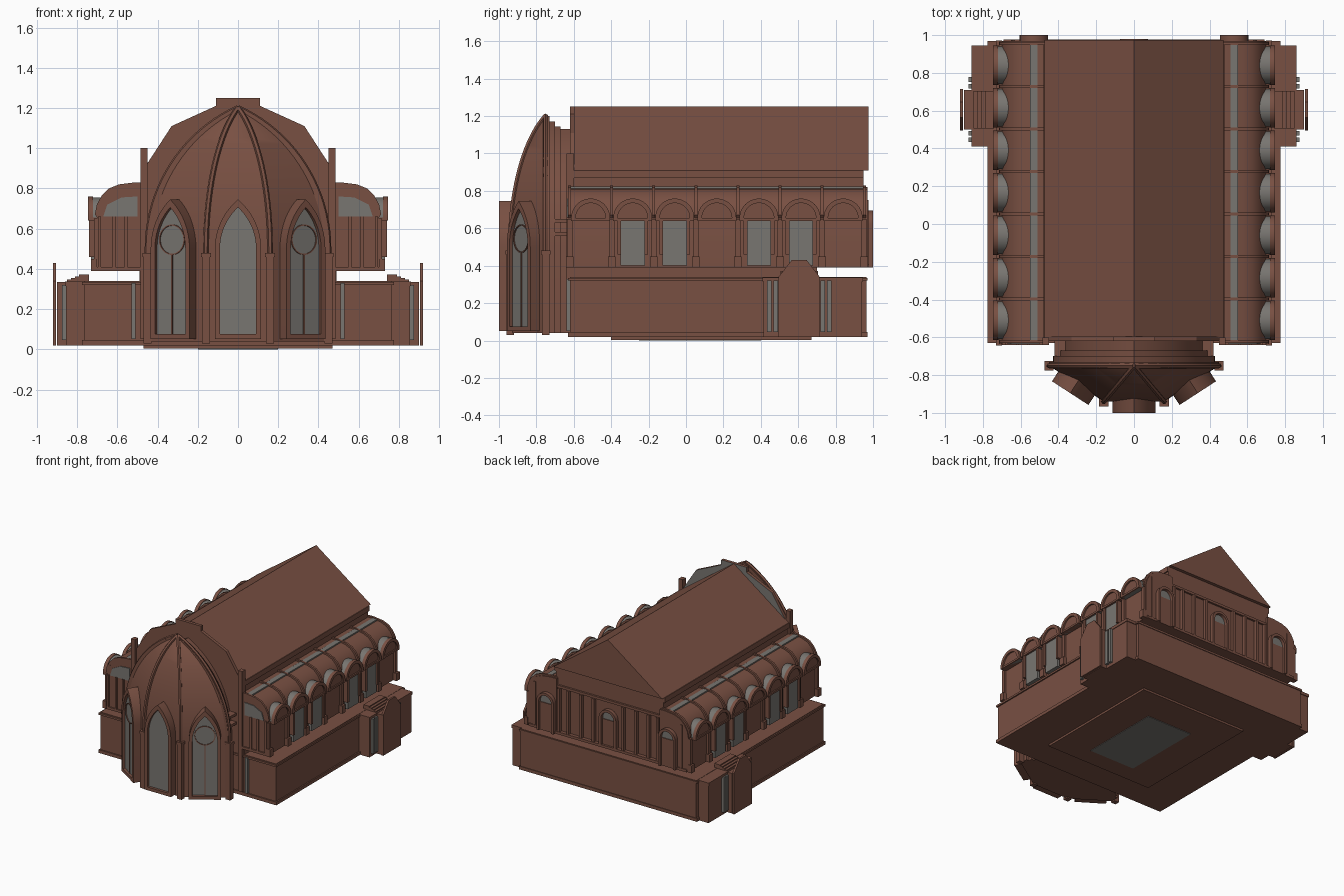
import bpy, bmesh, math
from mathutils import Matrix, Vector

cube = bpy.data.objects.get("Cube")
if cube:
    bpy.data.objects.remove(cube, do_unlink=True)


def material(name, rgb):
    m = bpy.data.materials.new(name)
    m.use_nodes = True
    m.diffuse_color = (*rgb, 1)
    m.node_tree.nodes["Principled BSDF"].inputs["Base Color"].default_value = (*rgb, 1)
    return m


BROWN = material("brown stone", (0.19, 0.08, 0.055))
GREY = material("grey glass", (0.19, 0.18, 0.165))
parts = []


def finish(name, bm, mat, matrix=None):
    bmesh.ops.recalc_face_normals(bm, faces=bm.faces)
    if matrix:
        bm.transform(matrix)
    me = bpy.data.meshes.new(name)
    bm.to_mesh(me)
    bm.free()
    me.materials.append(mat)
    ob = bpy.data.objects.new(name, me)
    bpy.context.collection.objects.link(ob)
    parts.append(ob)
    return ob


def facing(x, y, degrees):
    """Local frame: x across, -y outward, z up."""
    return Matrix.Translation((x, y, 0)) @ Matrix.Rotation(math.radians(degrees), 4, 'Z')


def prism(name, polys, y0, y1, mat=BROWN, matrix=None):
    """Extrude one or more (x, z) polygons from y0 to y1."""
    bm = bmesh.new()
    for poly in polys:
        bm.faces.new([bm.verts.new((x, y0, z)) for x, z in poly])
    bmesh.ops.remove_doubles(bm, verts=bm.verts, dist=1e-5)
    ret = bmesh.ops.extrude_face_region(bm, geom=list(bm.faces), use_keep_orig=True)
    moved = [v for v in ret["geom"] if isinstance(v, bmesh.types.BMVert)]
    bmesh.ops.translate(bm, verts=moved, vec=(0, y1 - y0, 0))
    return finish(name, bm, mat, matrix)


def box(name, x0, x1, y0, y1, z0, z1, mat=BROWN, matrix=None):
    return prism(name, [[(x0, z0), (x1, z0), (x1, z1), (x0, z1)]], y0, y1, mat, matrix)


def half_arch(w, spring, top, n=12):
    h = top - spring
    r = (w * w + h * h) / (2 * w)
    a = math.asin(min(1, h / r)) if h >= w else math.pi / 2
    return [(w - r + r * math.cos(a * i / n), spring + r * math.sin(a * i / n)) for i in range(n + 1)]


def arch(w, bottom, spring, top):
    right = half_arch(w, spring, top)
    left = [(-x, z) for x, z in reversed(right[:-1])]
    return [(w, bottom)] + right + left + [(-w, bottom)]


def band(outer, inner):
    return [[outer[i], outer[i + 1], inner[i + 1], inner[i]] for i in range(len(outer) - 1)]


def rib(name, points, radius):
    cu = bpy.data.curves.new(name, 'CURVE')
    cu.dimensions = '3D'
    cu.bevel_depth = radius
    cu.bevel_resolution = 1
    sp = cu.splines.new('POLY')
    sp.points.add(len(points) - 1)
    for p, co in zip(sp.points, points):
        p.co = (*co, 1)
    cu.materials.append(BROWN)
    ob = bpy.data.objects.new(name, cu)
    bpy.context.collection.objects.link(ob)
    parts.append(ob)


# Ground slab and lower storey
box("floor_slab", -0.47, 0.47, -0.4, 0.67, 0.004, 0.03)
box("floor_panel", -0.2, 0.2, -0.25, 0.4, 0, 0.006, GREY)
box("lower_storey", -0.765, 0.765, -0.62, 0.965, 0.02, 0.34)
box("lower_plinth", -0.775, 0.775, -0.63, 0.97, 0.02, 0.045)
box("lower_cornice", -0.775, 0.775, -0.63, 0.97, 0.32, 0.335)
box("storey_link", -0.49, 0.49, -0.62, 0.7, 0.33, 0.4)

# Nave and gabled roof
box("nave", -0.47, 0.47, -0.6, 0.94, 0.39, 0.91)
box("nave_cornice", -0.48, 0.48, -0.6, 0.95, 0.87, 0.91)
prism("gable_roof", [[(-0.475, 0.91), (0.475, 0.91), (0, 1.25)]], -0.6, 0.975)
shape = [(0.46, 0.02), (0.46, 0.91), (0.33, 1.11), (0.11, 1.21), (0.11, 1.25)]
wall = prism("front_gable_wall", [shape + [(-x, z) for x, z in reversed(shape)]], -0.62, -0.595)
wall.data.materials.append(GREY)
for f in wall.data.polygons:
    f.material_index = int(f.normal.y > 0.9)

# Aisles with their curved roofs, dormer arches and windows
BAYS = [-0.51 + 0.225 * i for i in range(7)]
VAULT = [(0.7, 0.66), (0.69, 0.71), (0.665, 0.755), (0.63, 0.79), (0.58, 0.81), (0.5, 0.82), (0.45, 0.82)]
for side, s in (("left", 1), ("right", -1)):
    prof = [(0.45, 0.39), (0.7, 0.39)] + VAULT
    prism(side + "_aisle", [[(s * x, z) for x, z in prof]], -0.63, 0.97)
    out = [(s * (x + 0.012), z + 0.01) for x, z in VAULT]
    ribs = band(out, [(s * x, z - 0.005) for x, z in VAULT])
    for y in [b - 0.1125 for b in BAYS] + [0.955]:
        prism(side + "_aisle_rib", ribs, y - 0.008, y + 0.008)
    a, b = sorted((s * 0.51, s * 0.55))
    box(side + "_roof_strip", a, b, -0.62, 0.96, 0.8, 0.824, GREY)
    lunette = [(0.5, 0.66), (0.67, 0.66), (0.65, 0.72), (0.58, 0.755), (0.5, 0.76)]
    prism(side + "_end_lunette", [[(s * x, z) for x, z in lunette]], -0.636, -0.62, GREY)
    for x in (0.55, 0.61, 0.68):
        a, b = sorted((s * x, s * (x + 0.015)))
        box(side + "_end_pilaster", a, b, -0.64, -0.62, 0.39, 0.66)
    box(side + "_end_sill", *sorted((s * 0.48, s * 0.7)), -0.64, -0.62, 0.39, 0.41)

    for i, y in enumerate(BAYS):
        m = facing(s * 0.7, y, 90 * s)
        outer, inner = arch(0.104, 0.64, 0.655, 0.759), arch(0.08, 0.64, 0.655, 0.735)
        barrel = prism(side + "_dormer", [arch(0.1, 0.64, 0.655, 0.755)], -0.035, 0.15, GREY, m)
        barrel.data.materials.append(BROWN)
        for f in barrel.data.polygons:
            f.material_index = int(abs(f.normal.x) > 0.9 and len(f.vertices) > 4)
        prism(side + "_dormer_rim", band(outer, inner), -0.047, -0.02, BROWN, m)
        box(side + "_dormer_sill", -0.104, 0.104, -0.045, 0, 0.64, 0.655, BROWN, m)
        for u in (-0.112, 0.112):
            box(side + "_pier", u - 0.014, u + 0.014, -0.015, 0, 0.39, 0.65, BROWN, m)
            box(side + "_pier_foot", u - 0.02, u + 0.02, -0.03, 0, 0.39, 0.45, BROWN, m)
        if i in (1, 2, 4, 5):
            box(side + "_window", -0.065, 0.065, -0.03, 0, 0.4, 0.645, GREY, m)
            for u in (-0.072, 0.072):
                box(side + "_window_jamb", u - 0.01, u + 0.01, -0.04, 0, 0.46, 0.645, BROWN, m)

    # Pilaster beside the apse and its small grey shafts
    box(side + "_front_pier", *sorted((s * 0.45, s * 0.485)), -0.64, -0.6, 0.05, 1.0)
    box(side + "_front_shaft", *sorted((s * 0.51, s * 0.53)), -0.64, -0.61, 0.05, 0.33, GREY)

    # Side porch
    m = facing(s * 0.76, 0.605, 90 * s)
    left, right = (-0.19, 0.335) if s > 0 else (-0.335, 0.19)
    box(side + "_porch", left, right, -0.095, 0.05, 0.02, 0.33, BROWN, m)
    box(side + "_porch_cap", left - 0.005, right + 0.005, -0.1, 0.05, 0.315, 0.338, BROWN, m)
    box(side + "_portal", -0.105, 0.105, -0.14, 0, 0.02, 0.335, BROWN, m)
    gable = [(-0.11, 0.02), (0.11, 0.02), (0.11, 0.34), (0.04, 0.43), (-0.04, 0.43), (-0.11, 0.34)]
    prism(side + "_portal_front", [gable], -0.16, -0.145, BROWN, m)
    for u in (-0.16, -0.125, 0.125, 0.16):
        box(side + "_porch_shaft", u - 0.012, u + 0.012, -0.115, 0, 0.045, 0.32, GREY, m)
    for k in range(4):
        box(side + "_porch_step", -0.1, 0.1, -0.09 + 0.02 * k, 0.02, 0.33, 0.347 + 0.008 * k, BROWN, m)

# Back wall windows, pilasters and bands
for x in (-0.53, 0, 0.53):
    m = facing(x, 0.95 if x == 0 else 0.97, 180)
    prism("back_window_frame", band(arch(0.075, 0.39, 0.62, 0.695), arch(0.055, 0.39, 0.62, 0.675)), -0.03, 0.02, BROWN, m)
    prism("back_lunette", [arch(0.055, 0.61, 0.62, 0.675)], -0.006, 0.01, GREY, m)
    box("back_door", -0.055, 0.055, -0.012, 0.01, 0.39, 0.61, BROWN, m)
for x in (0.13, 0.24, 0.35, 0.43, 0.64):
    for s in (1, -1):
        box("back_pilaster", s * x - 0.01, s * x + 0.01, 0.93, 0.975, 0.39, 0.75)
box("back_wall", -0.47, 0.47, 0.9, 0.95, 0.39, 0.9)
box("back_band", -0.69, 0.69, 0.93, 0.978, 0.39, 0.41)
box("back_cornice", -0.48, 0.48, 0.92, 0.965, 0.75, 0.77)

# Apse: faceted wall rising into a pointed half dome
CORNERS = [(0.45, 0.0), (0.16, -0.19), (-0.16, -0.19), (-0.45, 0.0)]
CURVE = [(0.45, 0.04)] + half_arch(0.45, 0.5, 1.2, 20)
bm = bmesh.new()
rings = [[bm.verts.new((x * w / 0.45, -0.75 + y * w / 0.45, z)) for x, y in CORNERS] for w, z in CURVE]
for lo, hi in zip(rings, rings[1:]):
    for k in range(4):
        bm.faces.new((lo[k], lo[(k + 1) % 4], hi[(k + 1) % 4], hi[k]))
bm.faces.new(rings[0])
bmesh.ops.remove_doubles(bm, verts=bm.verts, dist=1e-5)
finish("apse_dome", bm, BROWN)
for x, y in CORNERS:
    pts = [Vector((x * w / 0.45, -0.75 + y * w / 0.45, z)) for w, z in CURVE]
    rib("dome_rib", pts, 0.014)
    px, py = x, -0.75 + y
    box("apse_buttress", px - 0.02, px + 0.02, py - 0.02, py + 0.02, 0.03, 0.46)
    box("apse_buttress_cap", px - 0.025, px + 0.025, py - 0.025, py + 0.025, 0.46, 0.48)

# Stepped arches joining the apse to the nave
for w, top, y0, y1 in ((0.45, 1.2, -0.765, -0.73), (0.43, 1.17, -0.73, -0.7),
                       (0.405, 1.145, -0.7, -0.67), (0.38, 1.13, -0.67, -0.6)):
    prism("apse_neck", [arch(w, 0.04, 0.5, top)], y0, y1)
for z in (0.56, 0.63):
    box("neck_band", -0.42, 0.42, -0.7, -0.61, z, z + 0.02)

# Apse windows, one on each facet
for x, y, turn in ((0, -0.94, 0), (0.305, -0.845, 33), (-0.305, -0.845, -33)):
    m = facing(x, y, turn)
    prism("apse_window_surround", band(arch(0.115, 0.05, 0.5, 0.745), arch(0.09, 0.05, 0.5, 0.705)), -0.06, 0.14, BROWN, m)
    prism("apse_window_glass", [arch(0.092, 0.06, 0.5, 0.707)], -0.04, 0, GREY, m)
    box("apse_window_sill", -0.115, 0.115, -0.06, 0.02, 0.05, 0.075, BROWN, m)
    if turn:
        box("apse_mullion", -0.003, 0.003, -0.046, -0.038, 0.07, 0.47, BROWN, m)
        circle = [(math.cos(k * math.pi / 12), math.sin(k * math.pi / 12)) for k in range(25)]
        prism("apse_roundel", band([(0.076 * c, 0.545 + 0.076 * d) for c, d in circle],
                                   [(0.07 * c, 0.545 + 0.07 * d) for c, d in circle]), -0.046, -0.038, BROWN, m)

# Smooth curved parts, keep edges sharp
bpy.ops.object.select_all(action='DESELECT')
for ob in parts:
    ob.select_set(True)
bpy.context.view_layer.objects.active = parts[0]
bpy.ops.object.convert(target='MESH')
bpy.ops.object.shade_smooth_by_angle()
